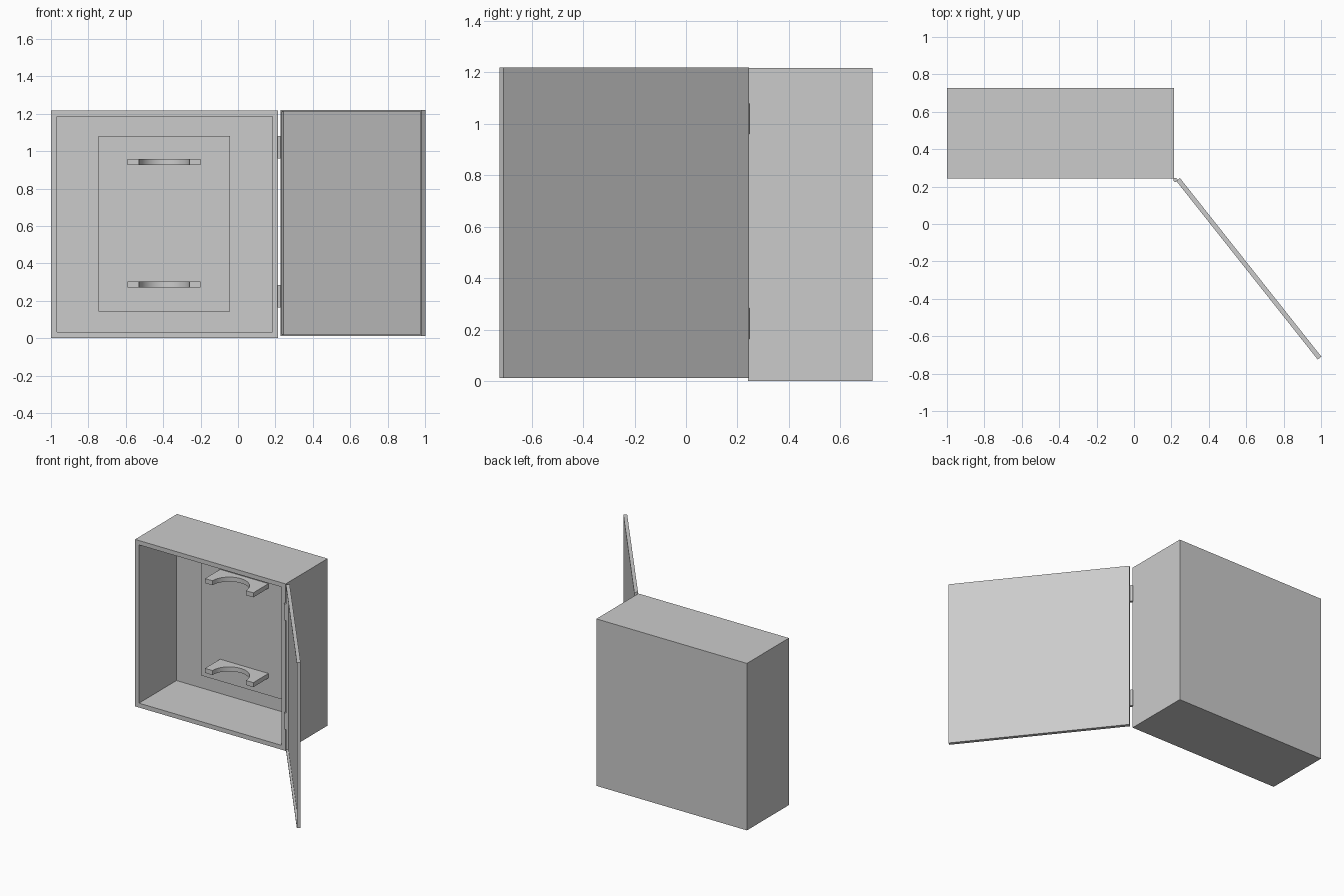
import bpy, bmesh, math
from mathutils import Vector, Matrix

if "Cube" in bpy.data.objects:
    bpy.data.objects.remove(bpy.data.objects["Cube"])


def finish(name, bm, matrix=Matrix()):
    bmesh.ops.recalc_face_normals(bm, faces=bm.faces)
    mesh = bpy.data.meshes.new(name)
    bm.to_mesh(mesh)
    bm.free()
    obj = bpy.data.objects.new(name, mesh)
    obj.matrix_world = matrix
    bpy.context.collection.objects.link(obj)
    return obj


def box_bmesh(lo, hi):
    lo, hi = Vector(lo), Vector(hi)
    bm = bmesh.new()
    bmesh.ops.create_cube(bm, size=1, matrix=Matrix.Translation((lo + hi) / 2)
                          @ Matrix.Diagonal((*(hi - lo), 1)))
    return bm


def tray(name, lo, hi, rim, depth, matrix=Matrix()):
    """Box whose -y face is inset by rim and sunk by depth."""
    bm = box_bmesh(lo, hi)
    bm.normal_update()
    front = min(bm.faces, key=lambda f: f.calc_center_median().y)
    bmesh.ops.inset_region(bm, faces=[front], thickness=rim)
    sunk = bmesh.ops.extrude_discrete_faces(bm, faces=[front])["faces"][0]
    bmesh.ops.translate(bm, verts=sunk.verts, vec=(0, depth, 0))
    return finish(name, bm, matrix)


# Cabinet shell, open to the front
tray("cabinet_body", (-1, 0.242, 0), (0.215, 0.726, 1.218), 0.045, 0.432)

# Mounting plate on the back wall
finish("mounting_plate", box_bmesh((-0.745, 0.637, 0.143), (-0.042, 0.68, 1.08)))

# Open door: shallow tray swung about its hinge edge
door_angle = math.atan2(-0.784, 0.621)
tray("door", (0, 0, 0.012), (1.218, 0.025, 1.22), 0.012, 0.016,
     Matrix.Translation((0.226, 0.23, 0)) @ Matrix.Rotation(door_angle, 4, 'Z'))


# Bracket with a semicircular cradle cut into the front edge
def bracket(name, z0, z1, cx=-0.395, half=0.195, front=0.462, back=0.64, r=0.135):
    arc = [(cx - r * math.cos(math.pi * i / 24), front + r * math.sin(math.pi * i / 24))
           for i in range(25)]
    outline = [(cx - half, back), (cx - half, front)] + arc + \
              [(cx + half, front), (cx + half, back)]
    bm = bmesh.new()
    face = bm.faces.new([bm.verts.new((x, y, z0)) for x, y in outline])
    top = bmesh.ops.extrude_face_region(bm, geom=[face])["geom"]
    bmesh.ops.translate(bm, vec=(0, 0, z1 - z0),
                        verts=[v for v in top if isinstance(v, bmesh.types.BMVert)])
    obj = finish(name, bm)
    bpy.context.view_layer.objects.active = obj
    obj.select_set(True)
    bpy.ops.object.shade_smooth_by_angle(angle=math.radians(30))
    obj.select_set(False)


bracket("lower_bracket", 0.27, 0.303)
bracket("upper_bracket", 0.925, 0.958)

# Hinge barrels
for name, z in (("lower_hinge", 0.224), ("upper_hinge", 1.02)):
    bm = bmesh.new()
    bmesh.ops.create_cone(bm, cap_ends=True, segments=16, radius1=0.011, radius2=0.011,
                          depth=0.12, matrix=Matrix.Translation((0.221, 0.236, z)))
    finish(name, bm)
